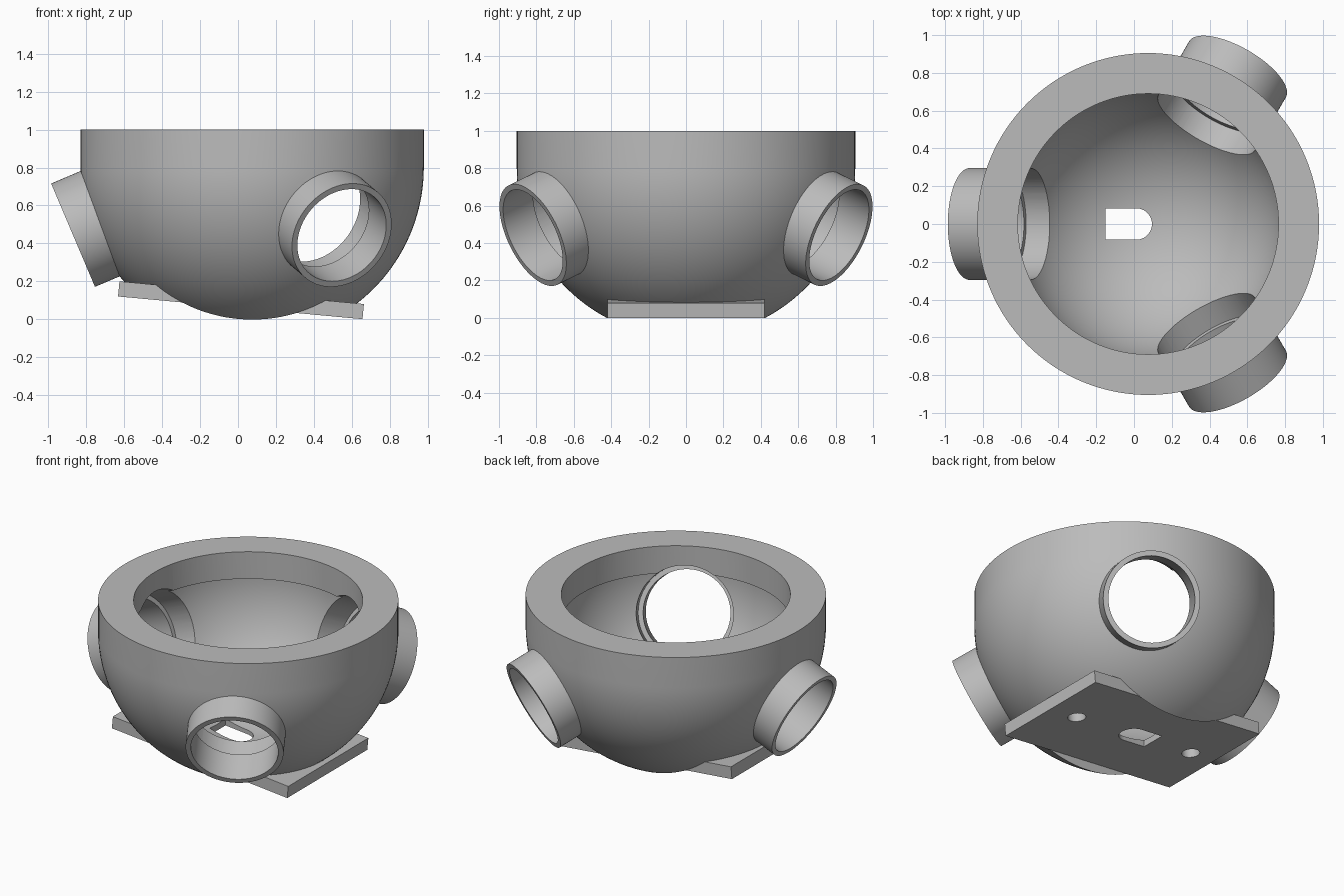
import bpy, bmesh, math
from mathutils import Matrix, Vector

if "Cube" in bpy.data.objects:
    bpy.data.objects.remove(bpy.data.objects["Cube"], do_unlink=True)

grey = bpy.data.materials.new("plain grey")
grey.use_nodes = True
GREY = (0.5, 0.5, 0.5, 1)
grey.diffuse_color = GREY
grey.node_tree.nodes["Principled BSDF"].inputs["Base Color"].default_value = GREY

CX = 0.075        # bowl axis
CZ = 0.80         # sphere centre height
R_OUT, R_IN, R_LIP = 0.905, 0.72, 0.69
TILT = math.radians(5.3)


def finish(name, bm, matrix=Matrix()):
    bmesh.ops.recalc_face_normals(bm, faces=bm.faces)
    mesh = bpy.data.meshes.new(name)
    bm.to_mesh(mesh)
    bm.free()
    mesh.transform(matrix)
    mesh.materials.append(grey)
    ob = bpy.data.objects.new(name, mesh)
    bpy.context.collection.objects.link(ob)
    return ob


def lathe(name, profile, matrix=Matrix(), steps=128, closed=False):
    """Spin (radius, height) points around local z."""
    bm = bmesh.new()
    verts = [bm.verts.new((r, 0, z)) for r, z in profile]
    edges = [bm.edges.new(p) for p in zip(verts, verts[1:])]
    if closed:
        edges.append(bm.edges.new((verts[-1], verts[0])))
    bmesh.ops.spin(bm, geom=verts + edges, cent=(0, 0, 0), axis=(0, 0, 1),
                   angle=math.tau, steps=steps, use_merge=True)
    bmesh.ops.remove_doubles(bm, verts=bm.verts, dist=1e-5)
    return finish(name, bm, matrix)


def box(name, size, centre, matrix):
    bm = bmesh.new()
    bmesh.ops.create_cube(bm, size=1, matrix=Matrix.Translation(centre)
                          @ Matrix.Diagonal((*size, 1)))
    return finish(name, bm, matrix)


def prism(name, outline, z0, z1):
    bm = bmesh.new()
    face = bm.faces.new([bm.verts.new((x, y, z0)) for x, y in outline])
    new = bmesh.ops.extrude_face_region(bm, geom=[face])["geom"]
    top = [v for v in new if isinstance(v, bmesh.types.BMVert)]
    bmesh.ops.translate(bm, verts=top, vec=(0, 0, z1 - z0))
    return finish(name, bm)


def combine(ob, other, operation):
    other.hide_render = True
    mod = ob.modifiers.new(operation.lower(), "BOOLEAN")
    mod.operation, mod.solver, mod.object = operation, "EXACT", other
    bpy.context.view_layer.objects.active = ob
    bpy.ops.object.modifier_apply(modifier=mod.name)
    bpy.data.objects.remove(other, do_unlink=True)


def smooth(ob):
    bpy.ops.object.select_all(action="DESELECT")
    ob.select_set(True)
    bpy.context.view_layer.objects.active = ob
    bpy.ops.object.shade_smooth_by_angle(angle=math.radians(25))


def arc(radius, start, n=40):
    """Sphere profile from the bottom pole up to angle start."""
    return [(radius * math.sin(start * i / n), CZ - radius * math.cos(start * i / n))
            for i in range(n + 1)]


# Bowl: hemisphere with a straight upper band
axis = Matrix.Translation((CX, 0, 0))
bowl = lathe("bowl", arc(R_OUT, math.pi / 2) + [(R_OUT, 1.0), (0, 1.0)], axis)

# Tilted base plate, with the bowl trimmed flush beneath it
tilted = Matrix.Translation((0.012, 0, 0.06)) @ Matrix.Rotation(TILT, 4, "Y")
combine(bowl, box("trim", (1.29, 0.838, 0.44), (0, 0, -0.18), tilted), "DIFFERENCE")
combine(bowl, box("base_plate", (1.295, 0.842, 0.08), (0, 0, 0.04), tilted), "UNION")

# Hollow inside with a narrower lip at the rim
cavity = arc(R_IN, math.pi / 2) + [(R_IN, 0.82), (R_LIP, 0.82), (R_LIP, 1.2), (0, 1.2)]
combine(bowl, lathe("cavity", cavity, axis), "DIFFERENCE")

# Slot with one rounded end, through the bottom
HALF = 0.083
slot = [(-0.15, HALF), (-0.15, -HALF)]
slot += [(0.012 + HALF * math.cos(a), HALF * math.sin(a))
         for a in (math.pi * (i / 24 - 0.5) for i in range(25))]
combine(bowl, prism("slot", slot, -0.2, 0.4), "DIFFERENCE")

# Blind screw holes in the underside of the plate
for x in (-0.46, 0.44):
    hole = lathe("screw_hole", [(0, -0.1), (0.055, -0.1), (0.055, 0.09), (0, 0.09)],
                 tilted @ Matrix.Translation((x, 0, 0)), 32)
    combine(bowl, hole, "DIFFERENCE")

# Three angled tubes set into round openings
R_TUBE, R_BORE, LENGTH = 0.296, 0.264, 0.2
for name, degrees in (("right", 180), ("front", -60), ("back", 60)):
    place = (axis @ Matrix.Rotation(math.radians(degrees), 4, "Z")
             @ Matrix.Translation((0.945, 0, 0.443))
             @ Matrix.Rotation(math.radians(113), 4, "Y"))
    opening = lathe("opening", [(0, -0.6), (0.294, -0.6), (0.294, 0), (0, 0)], place, 96)
    combine(bowl, opening, "DIFFERENCE")
    tube = lathe(name + "_tube", [(R_BORE, -LENGTH), (R_TUBE, -LENGTH),
                                  (R_TUBE, 0), (R_BORE, 0)], place, 96, True)
    smooth(tube)
smooth(bowl)
